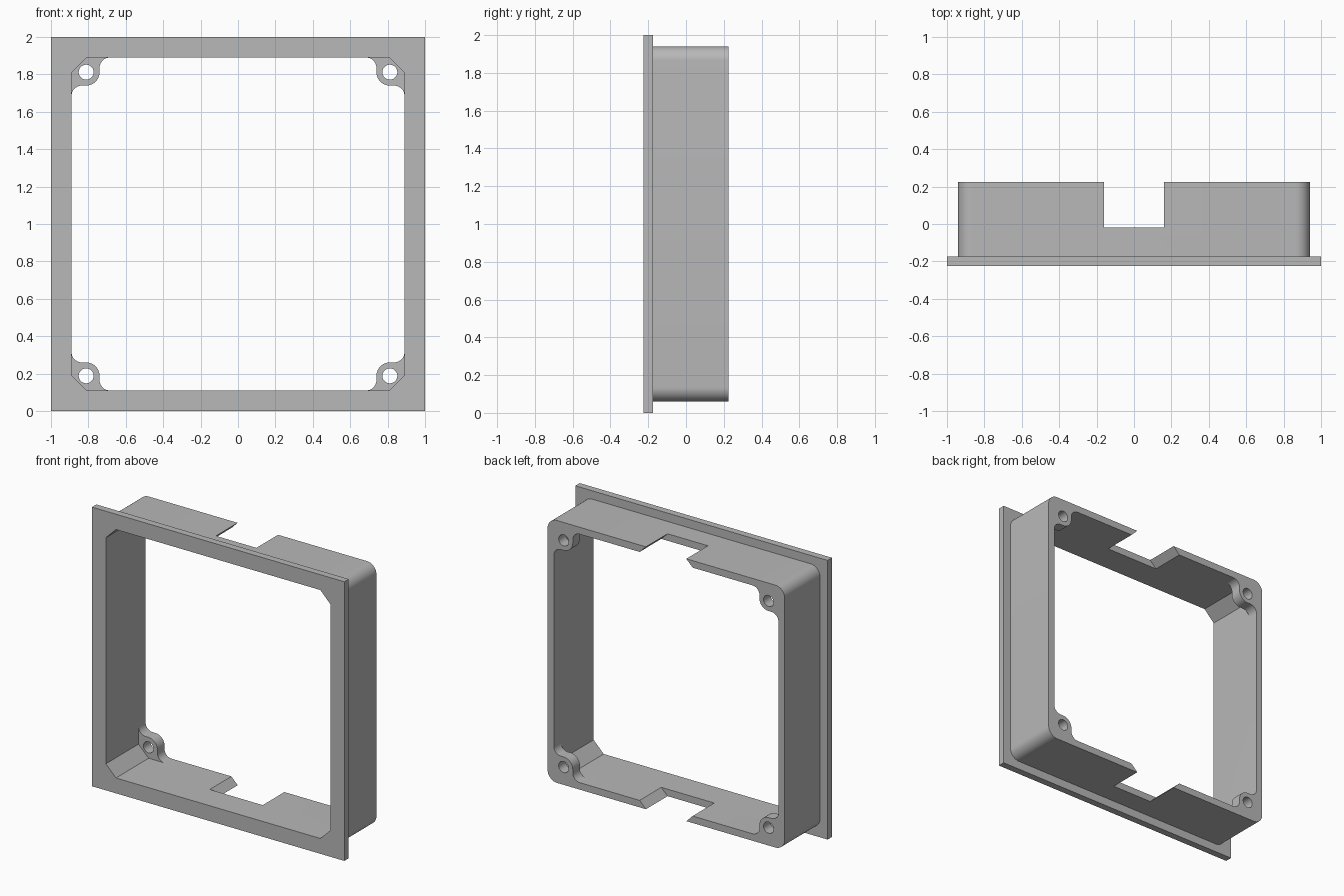
import bpy, bmesh
from math import sin, cos, radians

cube = bpy.data.objects.get("Cube")
if cube:
    bpy.data.objects.remove(cube, do_unlink=True)

grey = bpy.data.materials.new("plain grey")
grey.use_nodes = True
grey.diffuse_color = (0.48, 0.48, 0.48, 1)
grey.node_tree.nodes["Principled BSDF"].inputs["Base Color"].default_value = grey.diffuse_color

FRONT, STEP, BACK = -0.225, -0.175, 0.225   # depth of flange front, flange back, rim
INNER, OUTER, BOLT = 0.89, 0.94, 0.812      # half sizes of opening, housing, bolt square
MID = 1.0                                   # height of the centre


def arc(cx, cz, r, start, end, steps=12):
    angles = [radians(start + (end - start) * i / steps) for i in range(steps + 1)]
    return [(cx + r * cos(a), cz + r * sin(a)) for a in angles]


def prism(name, profile, y0, y1):
    """Extrude an (x, z) profile along y."""
    bm = bmesh.new()
    face = bm.faces.new([bm.verts.new((x, y0, MID + z)) for x, z in profile])
    extruded = bmesh.ops.extrude_face_region(bm, geom=[face])["geom"]
    moved = [v for v in extruded if isinstance(v, bmesh.types.BMVert)]
    bmesh.ops.translate(bm, verts=moved, vec=(0, y1 - y0, 0))
    bmesh.ops.recalc_face_normals(bm, faces=bm.faces)
    mesh = bpy.data.meshes.new(name)
    bm.to_mesh(mesh)
    bm.free()
    mesh.materials.append(grey)
    obj = bpy.data.objects.new(name, mesh)
    bpy.context.collection.objects.link(obj)
    return obj


def combine(target, tool, operation):
    mod = target.modifiers.new(operation, "BOOLEAN")
    mod.operation, mod.solver, mod.object = operation, "EXACT", tool
    bpy.context.view_layer.objects.active = target
    bpy.ops.object.modifier_apply(modifier=mod.name)
    bpy.data.objects.remove(tool, do_unlink=True)


def square(h):
    return [(-h, -h), (h, -h), (h, h), (-h, h)]


# Flange and round-cornered housing
frame = prism("mounting_frame", square(1), FRONT, STEP)
r = 0.075
c = OUTER - r
rounded = (arc(c, c, r, 0, 90) + arc(-c, c, r, 90, 180)
           + arc(-c, -c, r, 180, 270) + arc(c, -c, r, 270, 360))
combine(frame, prism("housing", rounded, STEP - 0.02, BACK), "UNION")

# Opening with chamfered corners
k = INNER - 0.08
chamfered = [(INNER, -k), (INNER, k), (k, INNER), (-k, INNER),
             (-INNER, k), (-INNER, -k), (-k, -INNER), (k, -INNER)]
combine(frame, prism("opening", chamfered, FRONT - 0.1, BACK + 0.1), "DIFFERENCE")

# Bolt tabs at the rear corners, blended into the walls
TAB, FILLET = 0.072, 0.055
edge = BOLT - TAB
tab = ([(INNER + 0.02, edge - FILLET)]
       + arc(INNER - FILLET, edge - FILLET, FILLET, 0, 90)
       + arc(BOLT, BOLT, TAB, 270, 180)
       + arc(edge - FILLET, INNER - FILLET, FILLET, 0, 90)
       + [(edge - FILLET, INNER + 0.02), (INNER, INNER + 0.02), (INNER + 0.02, INNER)])
for sx in (-1, 1):
    for sz in (-1, 1):
        corner = [(sx * x, sz * z) for x, z in tab]
        combine(frame, prism("bolt_tab", corner, BACK - 0.08, BACK), "UNION")
        hole = arc(sx * BOLT, sz * BOLT, 0.04, 0, 345, 23)
        combine(frame, prism("bolt_hole", hole, BACK - 0.12, BACK + 0.1), "DIFFERENCE")

# Cable notches in top and bottom walls, flaring inward
for s in (-1, 1):
    notch = [(-0.23, s * 0.87), (0.23, s * 0.87), (0.14, s * 0.96), (-0.14, s * 0.96)]
    combine(frame, prism("notch", notch, -0.02, BACK + 0.1), "DIFFERENCE")

bpy.ops.object.select_all(action="DESELECT")
frame.select_set(True)
bpy.context.view_layer.objects.active = frame
bpy.ops.object.shade_smooth_by_angle(angle=radians(30))
